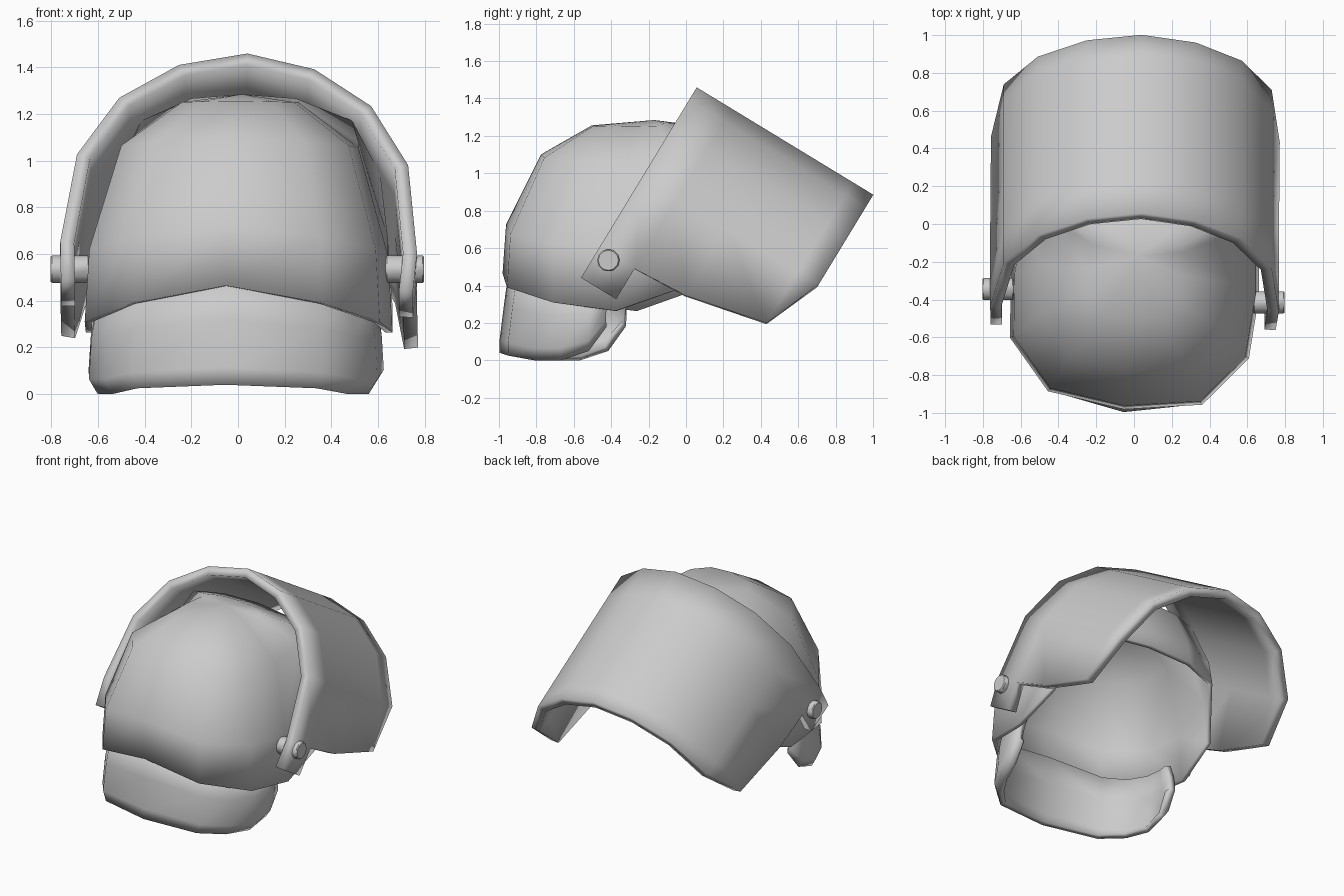
import bpy, bmesh, math
from mathutils import Matrix, Vector

cube = bpy.data.objects.get("Cube")
if cube:
    bpy.data.objects.remove(cube, do_unlink=True)

grey = bpy.data.materials.new("plain grey")
grey.use_nodes = True
grey.diffuse_color = (0.6, 0.6, 0.6, 1)
grey.node_tree.nodes["Principled BSDF"].inputs["Base Color"].default_value = (0.6, 0.6, 0.6, 1)


def finish(obj, angle):
    obj.data.materials.append(grey)
    bpy.ops.object.select_all(action='DESELECT')
    bpy.context.view_layer.objects.active = obj
    obj.select_set(True)
    bpy.ops.object.shade_smooth_by_angle(angle=math.radians(angle))


def shell(name, points, faces, matrix, thickness):
    """Thick curved sheet made from points and faces, thickened inwards."""
    bm = bmesh.new()
    verts = [bm.verts.new(matrix @ Vector(p)) for p in points]
    for f in faces:
        bm.faces.new([verts[i] for i in f])
    bmesh.ops.remove_doubles(bm, verts=bm.verts, dist=0.001)
    bmesh.ops.delete(bm, geom=[v for v in bm.verts if not v.link_faces], context='VERTS')
    mesh = bpy.data.meshes.new(name)
    bm.to_mesh(mesh)
    bm.free()
    obj = bpy.data.objects.new(name, mesh)
    bpy.context.collection.objects.link(obj)
    finish(obj, 80)
    mod = obj.modifiers.new("thickness", 'SOLIDIFY')
    mod.thickness = thickness
    mod.offset = -1
    return obj


# The head parts are turned slightly about the vertical axis
pivot = Vector((0.02, -0.38, 0))
turn = Matrix.Translation(pivot) @ Matrix.Rotation(math.radians(-5), 4, 'Z') @ Matrix.Translation(-pivot)

# Dome: plan outline (x, y from centre, bottom height), front to back
half = [(0, -.635, .465), (.41, -.575, .39), (.635, -.31, .31), (.66, .03, .265),
        (.63, .36, .38), (.59, .44, .78), (.34, .55, .80), (0, .59, .80)]
outline = half + [(-x, y, z) for x, y, z in half[-2:0:-1]]
levels = [(0, 1, 0), (.32, .97, 0), (.775, .77, .06), (.965, .38, .085)]  # height, scale, shift
top = 1.285
n = len(outline)
points = [(x * f, -.35 + y * f + shift, z + (top - z) * u)
          for u, f, shift in levels for x, y, z in outline]
points.append((0, -.17, top))
faces = []
for k in range(len(levels)):
    for i in range(n):
        a, b = k * n + i, k * n + (i + 1) % n
        if k < len(levels) - 1:
            faces.append((a, b, b + n, a + n))
        else:
            faces.append((a, b, len(points) - 1))
shell("dome", points, faces, turn, 0.03)

# Chin guard: curved band tucked inside the dome (x, y from centre, bottom height, top height)
half = [(0, -.65, .04, .51), (.41, -.57, .025, .45), (.54, -.42, 0, .41),
        (.62, -.27, 0, .40), (.635, -.12, .05, .39), (.62, -.025, .18, .38)]
band = [(-x, y, b, t) for x, y, b, t in half[:0:-1]] + half
n = len(band)
points = [(x * fx, -.35 + y * fy, b + (t - b) * u)
          for u, fx, fy in ((0, .94, 1), (.16, 1, 1), (.6, .985, .96), (1, .94, .92))
          for x, y, b, t in band]
faces = [(k * n + i, k * n + i + 1, (k + 1) * n + i + 1, (k + 1) * n + i)
         for k in range(3) for i in range(n - 1)]
shell("chin_guard", points, faces, turn, 0.04)

# Raised visor: arch swept along a tilted axis, with a shaped lower edge and hinge tabs
stations = [-.075, .145, .45, .9, 1.03]
lower = [.07, .07, .09, .19, .51]
arch = [(.755, [-.12] * 5), (.765, lower), (.71, [.51] * 5), (.54, [.80] * 5),
        (.29, [.975] * 5), (0, [1.043] * 5)]
rows = [(-x, h) for x, h in arch] + arch[-2::-1]
n = len(stations)
points = [(x, s, h) for x, hs in rows for s, h in zip(stations, hs)]
faces = []
for i in range(len(rows) - 1):
    tab = i in (0, len(rows) - 2)
    for j in range(1 if tab else n - 1):
        a = i * n + j
        if j == n - 2 and i == 1:
            faces.append((a, a + n, a + n + 1))
        elif j == n - 2 and i == len(rows) - 3:
            faces.append((a, a + n, a + 1))
        else:
            faces.append((a, a + n, a + n + 1, a + 1))
tilt = (Matrix.Translation((0, -.42, .53)) @ Matrix.Rotation(math.radians(-31.3), 4, 'X')
        @ Matrix.Rotation(math.radians(2.2), 4, 'Y'))
shell("raised_visor", points, faces, tilt, 0.06)

# Hinge bolts through the tabs
for name, x, y in (("left_hinge_bolt", .715, -.415), ("right_hinge_bolt", -.72, -.345)):
    bpy.ops.mesh.primitive_cylinder_add(vertices=12, radius=.06, depth=.165,
                                        location=(x, y, .535), rotation=(0, math.pi / 2, 0))
    bolt = bpy.context.object
    bolt.name = name
    finish(bolt, 40)
    bevel = bolt.modifiers.new("edge", 'BEVEL')
    bevel.width = .006
    bevel.segments = 1
